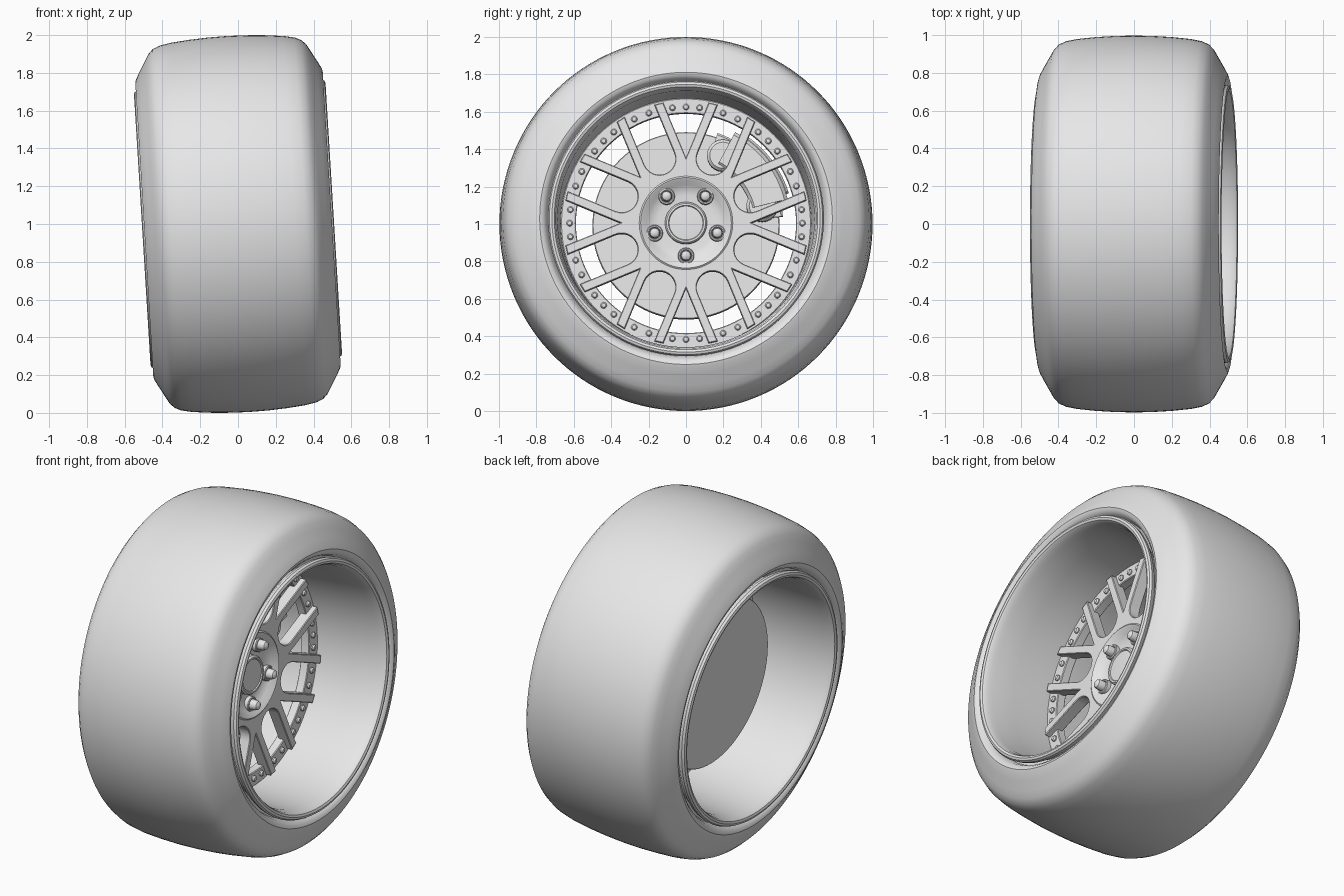
import bpy, bmesh, math
from math import pi, radians
from mathutils import Matrix

cube = bpy.data.objects.get("Cube")
if cube:
    bpy.data.objects.remove(cube)

grey = bpy.data.materials.new("plain grey")
grey.use_nodes = True
grey.diffuse_color = (0.8, 0.8, 0.8, 1)
grey.node_tree.nodes["Principled BSDF"].inputs["Base Color"].default_value = (0.8, 0.8, 0.8, 1)

# Parts are built around an axle on local z, then turned onto x and leaned over
AXLE = Matrix(((0, 0, 1, 0), (1, 0, 0, 0), (0, 1, 0, 0), (0, 0, 0, 1)))
FRAME = Matrix.Translation((0, 0, 1)) @ Matrix.Rotation(radians(-3.5), 4, "Y") @ AXLE


def unit(deg):
    return complex(math.cos(radians(deg)), math.sin(radians(deg)))


def place(name, mesh, local=Matrix()):
    obj = bpy.data.objects.new(name, mesh)
    bpy.context.collection.objects.link(obj)
    obj.matrix_world = FRAME @ local
    return obj


def finish(bm, name):
    """Clean the mesh, shade it smooth and keep sharp edges."""
    bmesh.ops.remove_doubles(bm, verts=bm.verts[:], dist=1e-5)
    bmesh.ops.recalc_face_normals(bm, faces=bm.faces[:])
    for f in bm.faces:
        f.smooth = True
    for e in bm.edges:
        e.smooth = len(e.link_faces) == 2 and e.calc_face_angle(0) < radians(32)
    mesh = bpy.data.meshes.new(name)
    bm.to_mesh(mesh)
    bm.free()
    mesh.materials.append(grey)
    return mesh


def lathe(name, profile, steps=96, start=0, sweep=360, closed=True):
    """Revolve (axial, radius) points about the axle."""
    bm = bmesh.new()
    c = unit(start)
    vs = [bm.verts.new((r * c.real, r * c.imag, w)) for w, r in profile]
    pairs = list(zip(vs, vs[1:])) + ([(vs[-1], vs[0])] if closed else [])
    es = [bm.edges.new(p) for p in pairs]
    bmesh.ops.spin(bm, geom=vs + es, cent=(0, 0, 0), axis=(0, 0, 1),
                   angle=radians(sweep), steps=steps)
    if sweep < 360:
        bmesh.ops.remove_doubles(bm, verts=bm.verts[:], dist=1e-5)
        bmesh.ops.holes_fill(bm, edges=bm.edges[:], sides=0)
    return finish(bm, name)


def mirrored(half):
    """Reflect a profile that runs from the middle to the outer side."""
    return half + [(-w, r) for w, r in reversed(half) if w > 0]


def box_profile(w0, w1, r0, r1, b):
    """Rectangular cross-section with chamfered corners."""
    return [(w0 + b, r0), (w1 - b, r0), (w1, r0 + b), (w1, r1 - b),
            (w1 - b, r1), (w0 + b, r1), (w0, r1 - b), (w0, r0 + b)]


# Tyre
tyre = [(0, .997), (.1, .995), (.2, .989), (.3, .979), (.36, .967), (.395, .951),
        (.42, .925), (.44, .89), (.47, .838), (.492, .797), (.497, .782), (.492, .765),
        (.475, .748), (.44, .735), (.42, .7)]
place("tyre", lathe("tyre", mirrored(tyre), 128))

# Rim barrel with a rolled lip on both sides
rim = [(0, .7), (.42, .7), (.455, .72), (.47, .733), (.49, .737), (.503, .73), (.508, .717),
       (.503, .704), (.49, .696), (.465, .692), (.44, .686), (.3, .68), (.1, .67), (0, .667)]
inner = [(-w, r) for w, r in reversed(rim) if w > 0]
place("rim_barrel", lathe("rim_barrel", rim + inner, 128))

# Bolt flange behind the spoke ends
place("bolt_ring", lathe("bolt_ring", box_profile(.01, .065, .588, .669, .004)))

# Spoke plate: eight forked spokes as one outline with a round hub opening
half_u, half_v, reach = .086, .134, .655
tip_u = math.sqrt(reach ** 2 - half_u ** 2)
tip_v = math.sqrt(reach ** 2 - half_v ** 2)
outline = []
for k in range(8):
    ray = unit(45 * k + 22.5)
    outline.append(.35 * unit(45 * k))
    outline += [ray * complex(tip_v, -half_v), ray * complex(tip_u, -half_u)]
    outline += [ray * (.372 + half_u * unit(-90 - 15 * i)) for i in range(13)]
    outline += [ray * complex(tip_u, half_u), ray * complex(tip_v, half_v)]
opening = [.235 * unit(i * 7.5) for i in range(48)]

curve = bpy.data.curves.new("spoke_outline", "CURVE")
curve.dimensions = "2D"
curve.fill_mode = "BOTH"
curve.extrude = .032
curve.bevel_depth = .004
curve.bevel_resolution = 0
curve.offset = -.004
for loop in (outline, opening):
    spline = curve.splines.new("POLY")
    spline.points.add(len(loop) - 1)
    for p, z in zip(spline.points, loop):
        p.co = (z.real, z.imag, 0, 1)
    spline.use_cyclic_u = True
helper = bpy.data.objects.new("spoke_outline", curve)
bm = bmesh.new()
bm.from_mesh(bpy.data.meshes.new_from_object(helper))
bpy.data.objects.remove(helper)
place("spokes", finish(bm, "spokes"), Matrix.Translation((0, 0, .064)))

# Dished hub and centre cap
hub = [(-.14, 0), (-.14, .2), (.03, .243), (.1, .25), (.106, .242), (.1, .23), (.08, .205),
       (.066, .18), (.06, .15), (.06, 0)]
place("hub", lathe("hub", hub, closed=False))
cap = [(.05, .112), (.09, .112), (.1, .104), (.1, .094), (.094, .09), (.096, .06), (.097, 0)]
place("centre_cap", lathe("centre_cap", cap, 48, closed=False))

# Wheel nuts in round seats
seat = lathe("nut_seat", box_profile(.04, .088, .03, .044, .004), 24)
nut = lathe("wheel_nut", [(.04, .03), (.11, .029), (.126, .024), (.134, .012), (.135, 0)],
            12, closed=False)
for k in range(5):
    z = .176 * unit(-90 + 72 * k)
    spot = Matrix.Translation((z.real, z.imag, 0))
    place(f"nut_seat_{k + 1}", seat, spot)
    place(f"wheel_nut_{k + 1}", nut, spot)

# Flange bolts: three inside each fork, two between forks
bolt = lathe("flange_bolt", [(.06, .017), (.072, .017), (.08, .011), (.082, 0)], 12, closed=False)
for k in range(8):
    for a in (-6.7, 0, 6.7, 18.6, 26.4):
        z = .622 * unit(45 * k + a)
        place("flange_bolt", bolt, Matrix.Translation((z.real, z.imag, 0)))

# Brake disc
disc = [(-.2, 0), (-.2, .496), (-.196, .5), (-.139, .5), (-.135, .496), (-.135, 0)]
place("brake_disc", lathe("brake_disc", disc, closed=False))

# Brake caliper wrapped over the disc edge
place("caliper_body", lathe("caliper_body", box_profile(-.12, -.03, .36, .56, .018), 20, 14, 48))
place("caliper_bridge", lathe("caliper_bridge", box_profile(-.24, -.05, .515, .575, .012), 20, 18, 40))
place("caliper_mount", lathe("caliper_mount", box_profile(-.125, -.075, .42, .52, .01), 20, 5, 66))
for i, a in enumerate((14, 62)):
    z = .42 * unit(a)
    lobe = lathe("caliper_lobe", [(-.12, .085), (-.055, .085), (-.04, .07), (-.04, 0)], 24, closed=False)
    place(f"caliper_lobe_{i + 1}", lobe, Matrix.Translation((z.real, z.imag, 0)))
